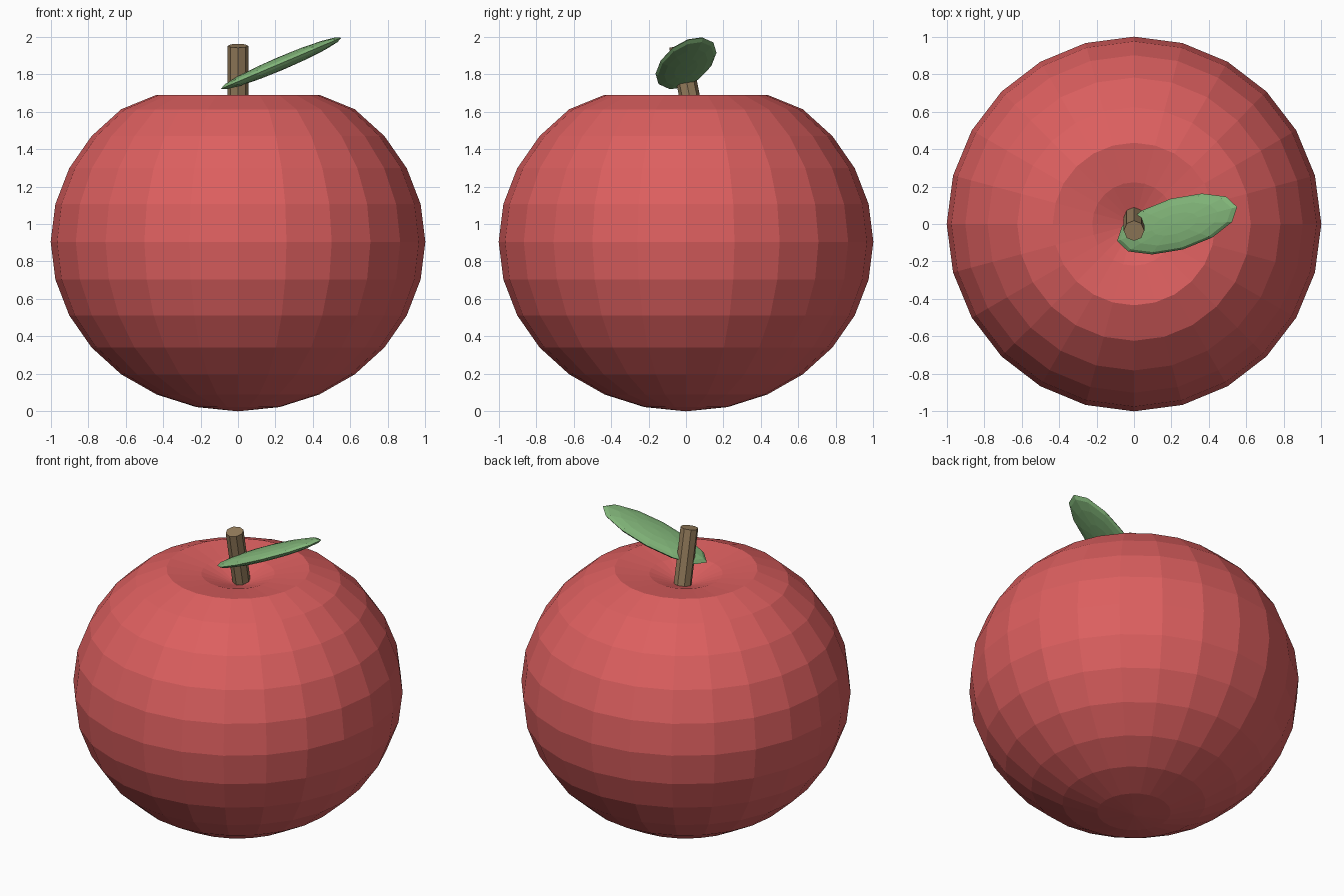
import bpy, bmesh
from math import radians
from mathutils import Matrix

if "Cube" in bpy.data.objects:
    bpy.data.objects.remove(bpy.data.objects["Cube"], do_unlink=True)


def make_material(name, colour):
    mat = bpy.data.materials.new(name)
    mat.use_nodes = True
    rgba = (*colour, 1)
    mat.diffuse_color = rgba
    mat.node_tree.nodes["Principled BSDF"].inputs["Base Color"].default_value = rgba
    return mat


def add_object(name, bm, mat):
    bmesh.ops.recalc_face_normals(bm, faces=bm.faces)
    mesh = bpy.data.meshes.new(name)
    bm.to_mesh(mesh)
    bm.free()
    mesh.materials.append(mat)
    obj = bpy.data.objects.new(name, mesh)
    bpy.context.collection.objects.link(obj)
    return obj


red = make_material("apple_red", (0.72, 0.115, 0.115))
brown = make_material("stem_brown", (0.31, 0.21, 0.11))
green = make_material("leaf_green", (0.22, 0.46, 0.19))

# Fruit: a faceted, slightly flattened sphere with a dip pressed into the top
HALF_HEIGHT, DIP_RADIUS, DIP_DEPTH = 0.905, 0.5, 0.23
bm = bmesh.new()
bmesh.ops.create_uvsphere(bm, u_segments=24, v_segments=14, radius=1)
for v in bm.verts:
    r = v.co.xy.length
    top = v.co.z > 0
    v.co.z = HALF_HEIGHT * (1 + v.co.z)
    if top and r < DIP_RADIUS:
        v.co.z -= DIP_DEPTH * (1 - r / DIP_RADIUS)
add_object("fruit", bm, red)

# Stem: an eight-sided rod leaning toward the front
bm = bmesh.new()
bmesh.ops.create_cone(bm, cap_ends=True, segments=8, radius1=0.055,
                      radius2=0.055, depth=0.36)
stem = add_object("stem", bm, brown)
stem.location = (0, 0, 1.775)
stem.rotation_euler.x = 0.2

# Leaf: a thin stretched sphere, turned sideways and tipped upward
bm = bmesh.new()
bmesh.ops.create_uvsphere(bm, u_segments=12, v_segments=8, radius=1)
leaf = add_object("leaf", bm, green)
leaf.matrix_world = (Matrix.Translation((0.23, 0, 1.858))
                     @ Matrix.Rotation(radians(-23), 4, "Y")
                     @ Matrix.Rotation(radians(14.6), 4, "Z")
                     @ Matrix.Diagonal((0.36, 0.14, 0.036, 1)))
